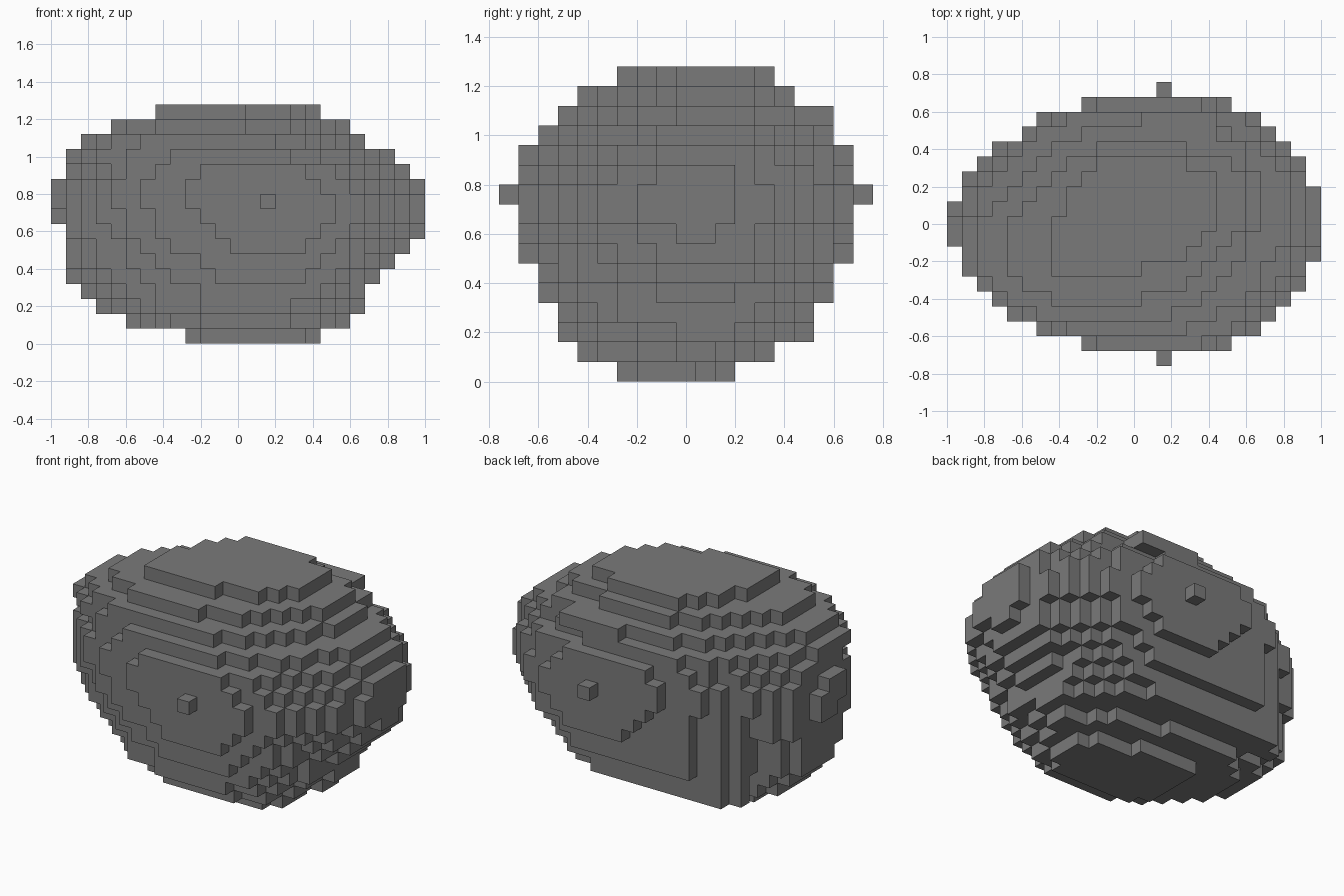
import bpy
import bmesh
from mathutils import Vector

default_cube = bpy.data.objects.get("Cube")
if default_cube:
    bpy.data.objects.remove(default_cube, do_unlink=True)

SIZE = 0.08                        # edge of one block
ORIGIN = Vector((-1, -0.76, 0))    # corner of the block grid

# One course of blocks per row, from the ground up:
# x extent, y extent, x span of the front edge, y span of the right edge
COURSES = [
    ((9, 18), (6, 12), (10, 17), (9, 10)),
    ((5, 20), (4, 14), (10, 16), (9, 11)),
    ((3, 21), (3, 16), (10, 16), (9, 12)),
    ((2, 21), (3, 16), (10, 18), (7, 12)),
    ((1, 22), (2, 17), (11, 17), (8, 12)),
    ((1, 23), (2, 17), (10, 18), (8, 13)),
    ((1, 24), (1, 18), (12, 17), (8, 13)),
    ((1, 25), (1, 18), (11, 18), (9, 11)),
    ((1, 25), (1, 18), (10, 19), (7, 12)),
    ((1, 25), (1, 18), (9, 19), (7, 12)),
    ((1, 25), (1, 18), (9, 18), (8, 12)),
    ((1, 24), (1, 18), (10, 17), (8, 13)),
    ((1, 23), (2, 17), (8, 16), (8, 13)),
    ((2, 21), (3, 16), (6, 15), (9, 13)),
    ((4, 20), (4, 15), (7, 13), (9, 13)),
    ((7, 18), (6, 14), (7, 13), (9, 13)),
]

# Upright columns at the back left corner: row and first block
COLUMNS = {16: 7, 15: 5, 14: 4}


def row_end(row, y_extent, flat, front_x, back_x, side_x, back_bulge):
    """End of one row of blocks, rounding the corners of its course."""
    first, last = y_extent[0], y_extent[1] - 1
    flat_start = max(flat[0], first)
    flat_end = min(flat[1] - 1, last)
    if row < flat_start:
        start, t = front_x, ((row - first) / (flat_start - first)) ** 0.6
    elif row > flat_end:
        start, t = back_x, ((last - row) / (last - flat_end)) ** back_bulge
    else:
        return side_x
    return round(start + (side_x - start) * t)


def left_flat(level):
    """Rows that reach the left end of a course."""
    if level >= 12:
        return 6, 10
    if 7 <= level <= 10:
        return 6, 13
    return (7, 12) if level >= 5 else (8, 12)


def fill_blocks():
    blocks = set()
    top = len(COURSES)
    for level, (xs, ys, front, right) in enumerate(COURSES):
        # The upper courses lean across the top, the lowest ones narrow
        back = list(front)
        if level >= top - 3:
            back = [min(x + 3, xs[1]) for x in front]
        elif level < 2:
            back = [front[0] - 3 * level, front[1] - 3]
        left = left_flat(level)
        for row in range(*ys):
            start = row_end(row, ys, left, front[0], back[0], xs[0], 0.7)
            end = row_end(row, ys, right, front[1], back[1], xs[1], 0.6)
            if 2 <= level <= 10 and row < 17:
                start = min(start, COLUMNS.get(row, start))
            blocks.update((col, row, level) for col in range(start, end))
    # Single knobs on the front and back
    blocks.update({(14, 0, 9), (14, 18, 9)})
    # Small stepped plate on the left end
    for level, rows in ((8, (9, 11)), (9, (8, 11)), (10, (8, 10))):
        blocks.update((0, row, level) for row in range(*rows))
    # Short ledge high on the back
    blocks.update((col, 16, 13) for col in range(13, 18))
    return blocks


def build_boulder(blocks):
    bm = bmesh.new()
    corners = {}

    def corner(key):
        if key not in corners:
            corners[key] = bm.verts.new(ORIGIN + Vector(key) * SIZE)
        return corners[key]

    # Skin only the exposed sides of the blocks
    for block in sorted(blocks):
        for axis in range(3):
            u, v = (axis + 1) % 3, (axis + 2) % 3
            for side in (0, 1):
                neighbour = list(block)
                neighbour[axis] += 2 * side - 1
                if tuple(neighbour) in blocks:
                    continue
                loop = []
                for du, dv in ((0, 0), (1, 0), (1, 1), (0, 1)):
                    key = list(block)
                    key[axis] += side
                    key[u] += du
                    key[v] += dv
                    loop.append(corner(tuple(key)))
                bm.faces.new(loop if side else loop[::-1])

    # Merge the flat terraces
    bmesh.ops.dissolve_limit(bm, angle_limit=0.01, verts=bm.verts[:], edges=bm.edges[:])
    mesh = bpy.data.meshes.new("boulder")
    bm.to_mesh(mesh)
    bm.free()
    boulder = bpy.data.objects.new("boulder", mesh)
    bpy.context.collection.objects.link(boulder)
    return boulder


# Stone colour
stone = bpy.data.materials.new("stone grey")
stone.use_nodes = True
grey = (0.195, 0.195, 0.195, 1)
stone.diffuse_color = grey
stone.node_tree.nodes["Principled BSDF"].inputs["Base Color"].default_value = grey

boulder = build_boulder(fill_blocks())
boulder.data.materials.append(stone)
